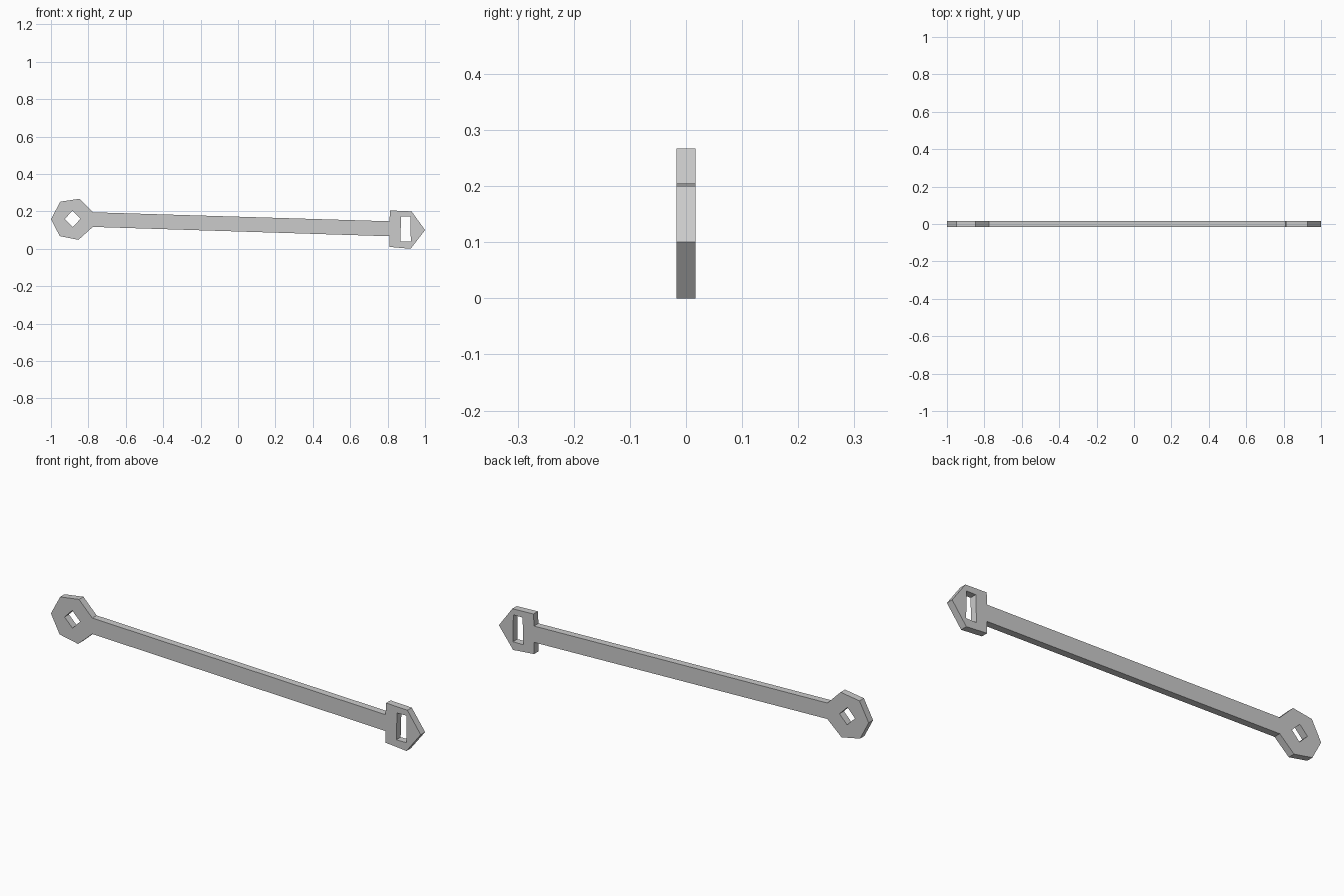
import bpy, bmesh
from math import pi
from mathutils import Matrix

if "Cube" in bpy.data.objects:
    bpy.data.objects.remove(bpy.data.objects["Cube"])

HALF = 0.017  # half thickness

# Outline: seven-sided head, tapering-down shaft, pointed head (x, z)
outline = [(-1.0, 0.158), (-0.953, 0.068), (-0.853, 0.048), (-0.776, 0.117),
           (0.81, 0.067), (0.81, 0.01), (0.923, 0.0), (1.0, 0.1),
           (0.928, 0.2), (0.813, 0.205), (0.81, 0.147),
           (-0.776, 0.195), (-0.848, 0.267), (-0.95, 0.252)]
# Diamond hole and rectangular slot
diamond = [(-0.885, 0.203), (-0.842, 0.16), (-0.883, 0.117), (-0.926, 0.16)]
slot = [(0.872, 0.172), (0.922, 0.172), (0.924, 0.04), (0.868, 0.04)]

# Filled flat profile, extruded both ways
curve = bpy.data.curves.new("link_profile", 'CURVE')
curve.dimensions = '2D'
curve.fill_mode = 'BOTH'
curve.extrude = HALF
for loop in (outline, diamond, slot):
    s = curve.splines.new('POLY')
    s.points.add(len(loop) - 1)
    for p, (x, z) in zip(s.points, loop):
        p.co = (x, z, 0, 1)
    s.use_cyclic_u = True
temp = bpy.data.objects.new("link_profile", curve)
bpy.context.collection.objects.link(temp)
bpy.context.view_layer.update()
mesh = bpy.data.meshes.new_from_object(
    temp.evaluated_get(bpy.context.evaluated_depsgraph_get()))
bpy.data.objects.remove(temp)

# Stand the plate upright and weld it into a closed solid
bm = bmesh.new()
bm.from_mesh(mesh)
bmesh.ops.transform(bm, matrix=Matrix.Rotation(pi / 2, 4, 'X'), verts=bm.verts)
bmesh.ops.remove_doubles(bm, verts=bm.verts, dist=1e-4)
bmesh.ops.recalc_face_normals(bm, faces=bm.faces)
for f in bm.faces:
    f.smooth = False
bm.to_mesh(mesh)
bm.free()
mesh.name = "link_bar"
bar = bpy.data.objects.new("link_bar", mesh)
bpy.context.collection.objects.link(bar)
